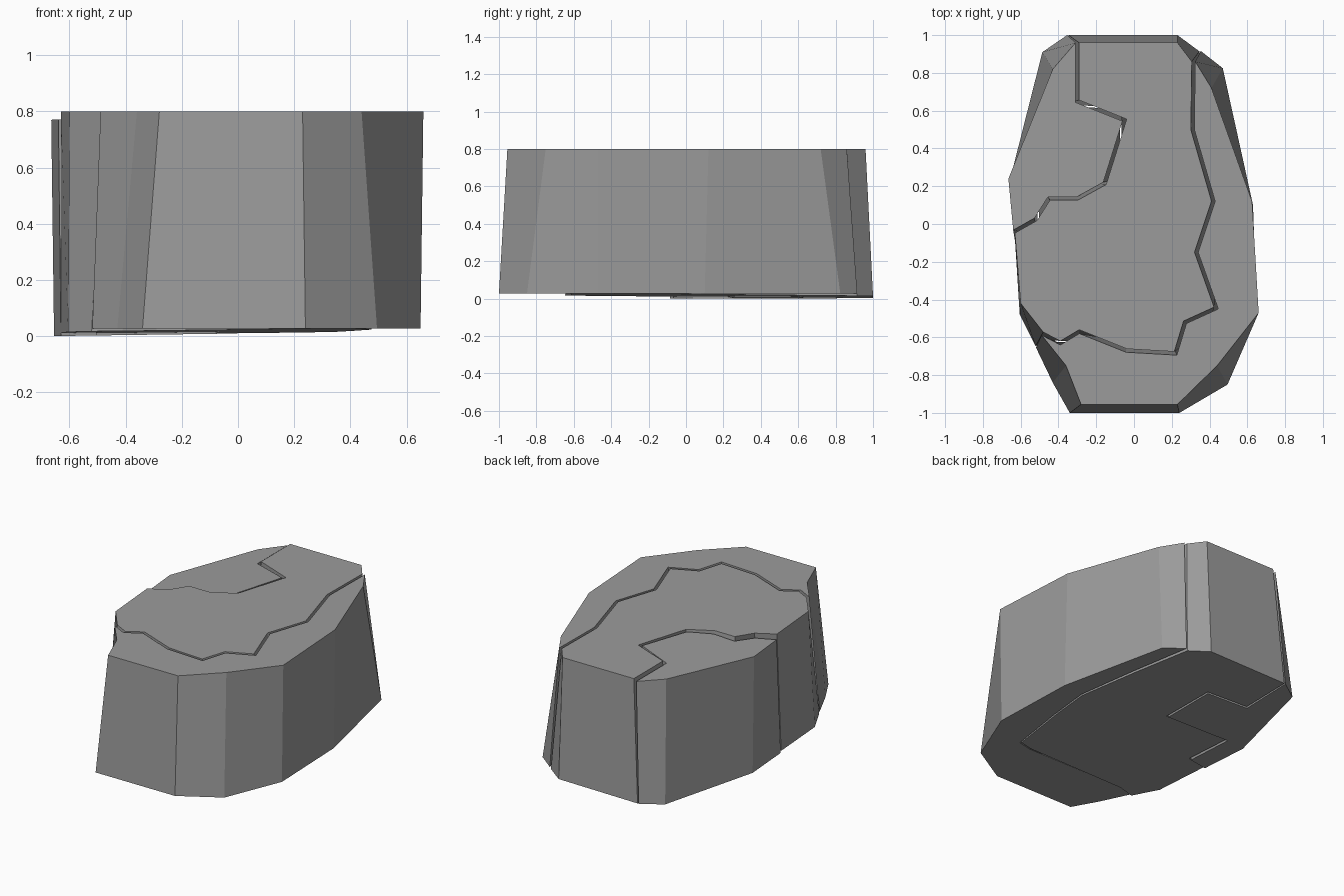
import bpy
import bmesh
from mathutils import Vector

cube = bpy.data.objects.get("Cube")
if cube:
    bpy.data.objects.remove(cube, do_unlink=True)

stone = bpy.data.materials.new("grey_stone")
stone.use_nodes = True
grey = (0.33, 0.33, 0.33, 1)
stone.diffuse_color = grey
shader = stone.node_tree.nodes["Principled BSDF"]
shader.inputs["Base Color"].default_value = grey
shader.inputs["Roughness"].default_value = 0.9

TOP = 0.8
GAP_TOP, GAP_BASE = 0.009, 0.004


def shifted(path, distance):
    """Mitred offset of an open path, positive to the left of travel."""
    pts = [Vector(p) for p in path]
    normals = []
    for a, b in zip(pts, pts[1:]):
        d = (b - a).normalized()
        normals.append(Vector((-d.y, d.x)))
    result = []
    for i, p in enumerate(pts):
        n1 = normals[max(i - 1, 0)]
        n2 = normals[min(i, len(normals) - 1)]
        result.append(p + (n1 + n2) * distance / max(1 + n1.dot(n2), 0.5))
    return result


def rock_piece(name, top, base, top_height, base_height):
    """Loft a wall between two matching outlines and cap both ends."""
    bm = bmesh.new()
    upper = [bm.verts.new((x, y, top_height(x, y))) for x, y in top]
    lower = [bm.verts.new((x, y, base_height(x, y))) for x, y in base]
    count = len(upper)
    for i in range(count):
        j = (i + 1) % count
        bm.faces.new((lower[i], lower[j], upper[j], upper[i]))
    caps = [bm.faces.new(upper), bm.faces.new(lower)]
    bmesh.ops.recalc_face_normals(bm, faces=bm.faces)
    bmesh.ops.triangulate(bm, faces=caps)
    mesh = bpy.data.meshes.new(name)
    bm.to_mesh(mesh)
    bm.free()
    mesh.materials.append(stone)
    obj = bpy.data.objects.new(name, mesh)
    bpy.context.collection.objects.link(obj)


# Crack between the back corner piece and the middle, from the back edge
corner_top = [(-.30, .96), (-.30, .65), (-.05, .55), (-.155, .215),
              (-.30, .135), (-.45, .135), (-.52, .025), (-.635, -.04)]
corner_base = [(-.35, 1), (-.36, .63), (-.07, .61), (-.07, .23),
               (-.30, .24), (-.52, .25), (-.50, -.07), (-.63, -.09)]

# Long crack between the middle and the front piece, from the back edge
long_top = [(.315, .86), (.31, .5), (.42, .12), (.33, -.15),
            (.435, -.445), (.27, -.52), (.22, -.685), (-.04, -.67),
            (-.29, -.57), (-.39, -.63), (-.485, -.58)]
long_base = [(.35, .915), (.42, .5), (.48, .08), (.45, -.2),
             (.39, -.6), (.3, -.62), (.2, -.62), (-.04, -.62),
             (-.29, -.62), (-.41, -.62), (-.52, -.65)]


def flat_top(x, y):
    return TOP


# Back corner piece, leaning slightly outward
rock_piece("back_corner_piece",
           shifted(corner_top, -GAP_TOP) + [(-.665, .24), (-.43, .82)],
           shifted(corner_base, -GAP_BASE) + [(-.655, .24), (-.485, .91)],
           lambda x, y: TOP + 0.045 * min(x, 0),
           lambda x, y: 0.014 * (x + 0.655))

# Middle piece between both cracks
rock_piece("middle_piece",
           [(.23, .96)] + shifted(long_top, -GAP_TOP) + [(-.60, -.42)]
           + shifted(corner_top, GAP_TOP)[::-1],
           [(.23, 1)] + shifted(long_base, -GAP_BASE) + [(-.605, -.48)]
           + shifted(corner_base, GAP_BASE)[::-1],
           flat_top,
           lambda x, y: 0.018 + 0.012 * x - 0.008 * y)

# Front piece wrapping along the left side
rock_piece("front_piece",
           shifted(long_top, GAP_TOP)
           + [(-.36, -.75), (-.28, -.955), (.23, -.955), (.44, -.75),
              (.66, -.47), (.625, .12), (.41, .72)],
           shifted(long_base, GAP_BASE)
           + [(-.43, -.84), (-.34, -1), (.24, -1), (.495, -.85),
              (.65, -.47), (.63, .1), (.47, .825)],
           flat_top,
           lambda x, y: 0.027)
